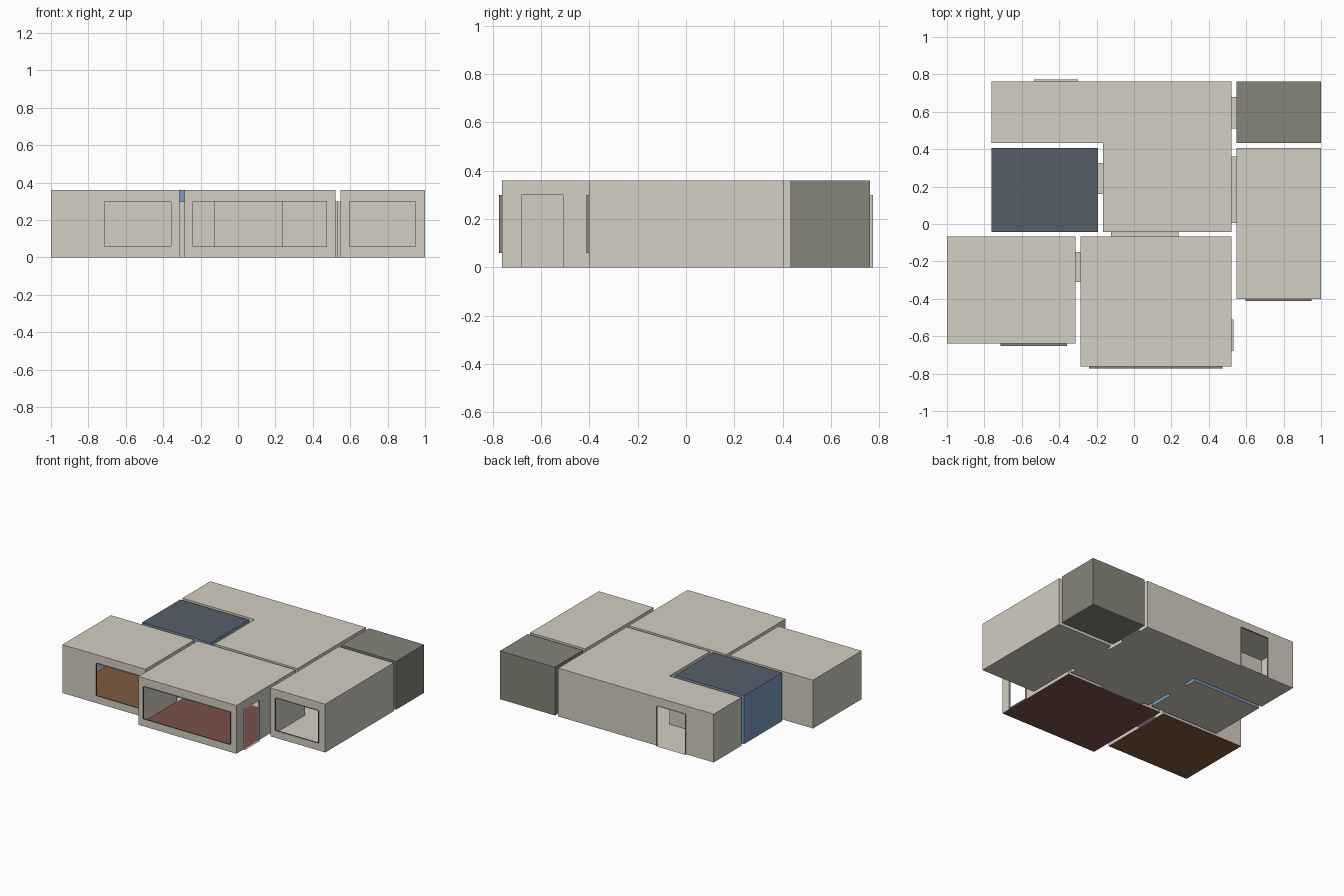
import bpy, bmesh

cube = bpy.data.objects.get("Cube")
if cube:
    bpy.data.objects.remove(cube, do_unlink=True)


def material(name, rgb):
    col = [(c / 255) ** 2.2 for c in rgb] + [1.0]
    m = bpy.data.materials.new(name)
    m.use_nodes = True
    m.diffuse_color = col
    m.node_tree.nodes["Principled BSDF"].inputs["Base Color"].default_value = col
    return m


PLASTER = material("warm plaster", (210, 205, 192))
GREY = material("dark grey", (132, 132, 121))
BLUE = material("blue wall", (122, 156, 190))
SLATE = material("slate blue roof", (88, 95, 106))
RED = material("red brown floor", (121, 82, 75))
BROWN = material("wood brown floor", (127, 92, 64))

H = 0.36          # room height
DOOR = (0.0, 0.30)
WINDOW = (0.06, 0.30)

# Openings: name, passage axis, x range, y range, z range, colour
OPENINGS = [
    ("store_door", 0, (0.52, 0.547), (0.51, 0.68), DOOR, PLASTER),
    ("right_room_door", 0, (0.52, 0.547), (0.005, 0.36), DOOR, PLASTER),
    ("blue_room_door", 0, (-0.193, -0.167), (0.16, 0.325), DOOR, PLASTER),
    ("front_room_door", 1, (-0.123, 0.237), (-0.067, -0.043), DOOR, PLASTER),
    ("side_room_door", 0, (-0.314, -0.287), (-0.31, -0.15), DOOR, PLASTER),
    ("side_entrance", 0, (0.52, 0.533), (-0.68, -0.51), DOOR, PLASTER),
    ("back_entrance", 1, (-0.535, -0.30), (0.762, 0.773), DOOR, PLASTER),
    ("side_room_window", 1, (-0.715, -0.358), (-0.651, -0.64), WINDOW, GREY),
    ("front_room_window", 1, (-0.24, 0.474), (-0.773, -0.762), WINDOW, GREY),
    ("right_room_window", 1, (0.595, 0.95), (-0.412, -0.401), WINDOW, GREY),
]


def finish(name, bm, mats):
    bmesh.ops.remove_doubles(bm, verts=bm.verts, dist=1e-5)
    me = bpy.data.meshes.new(name)
    bm.to_mesh(me)
    bm.free()
    for m in mats:
        me.materials.append(m)
    bpy.context.collection.objects.link(bpy.data.objects.new(name, me))


def face(bm, pts, index=0):
    f = bm.faces.new([bm.verts.new(p) for p in pts])
    f.material_index = index


def wall(bm, a, b):
    """Upright wall from a to b, pierced by every opening that touches it."""
    along = 0 if a[1] == b[1] else 1
    across = 1 - along
    lo, hi = sorted((a[along], b[along]))
    holes = []
    for _, axis, xs, ys, zs, _ in OPENINGS:
        span = (xs, ys)
        near = min(abs(e - a[across]) for e in span[across]) < 0.001
        if axis == across and near and span[along][0] > lo and span[along][1] < hi:
            holes.append((span[along], zs))

    def panel(u0, u1, z0, z1):
        if u1 - u0 < 1e-5 or z1 - z0 < 1e-5:
            return
        if a[along] > b[along]:
            u0, u1 = u1, u0
        pts = []
        for u, z in ((u0, z0), (u1, z0), (u1, z1), (u0, z1)):
            p = [0, 0, z]
            p[along], p[across] = u, a[across]
            pts.append(p)
        face(bm, pts)

    u = lo
    for (h0, h1), (z0, z1) in sorted(holes):
        panel(u, h0, 0, H)
        panel(h0, h1, 0, z0)
        panel(h0, h1, z1, H)
        u = h1
    panel(u, hi, 0, H)


def room(name, outline, walls=PLASTER, floor=PLASTER, roof=PLASTER):
    """Hollow thin-walled room over a counter-clockwise outline."""
    bm = bmesh.new()
    for a, b in zip(outline, outline[1:] + outline[:1]):
        wall(bm, a, b)
    face(bm, [(x, y, 0) for x, y in reversed(outline)], 1)
    face(bm, [(x, y, H) for x, y in outline], 2)
    finish(name, bm, (walls, floor, roof))


def rect(x0, x1, y0, y1):
    return [(x0, y0), (x1, y0), (x1, y1), (x0, y1)]


def reveal(name, axis, xs, ys, zs, mat):
    """Four-sided open sleeve lining a door or window."""
    bm = bmesh.new()
    span = (xs, ys)
    u, v = span[1 - axis], span[axis]
    ring = [(u[0], zs[0]), (u[1], zs[0]), (u[1], zs[1]), (u[0], zs[1])]

    def point(c, depth):
        return (depth, c[0], c[1]) if axis == 0 else (c[0], depth, c[1])

    for p, q in zip(ring, ring[1:] + ring[:1]):
        face(bm, [point(p, v[0]), point(q, v[0]), point(q, v[1]), point(p, v[1])])
    bmesh.ops.remove_doubles(bm, verts=bm.verts, dist=1e-5)
    # Turn the sleeve faces outward
    centre = sum((w.co for w in bm.verts), bm.verts[:][0].co * 0) / len(bm.verts)
    for f in bm.faces:
        f.normal_update()
        if f.normal.dot(f.calc_center_median() - centre) < 0:
            f.normal_flip()
    finish(name, bm, (mat,))


# Rooms
room("main_hall", [(-0.167, -0.043), (0.52, -0.043), (0.52, 0.762),
                   (-0.762, 0.762), (-0.762, 0.433), (-0.167, 0.433)])
room("blue_room", rect(-0.762, -0.193, -0.043, 0.406), walls=BLUE, roof=SLATE)
room("side_room", rect(-1.0, -0.314, -0.64, -0.067), floor=BROWN)
room("front_room", rect(-0.287, 0.52, -0.762, -0.067), floor=RED)
room("right_room", rect(0.547, 1.0, -0.401, 0.406))
room("store_room", rect(0.547, 1.0, 0.433, 0.762), GREY, GREY, GREY)

# Door and window linings
for opening in OPENINGS:
    reveal(*opening)
